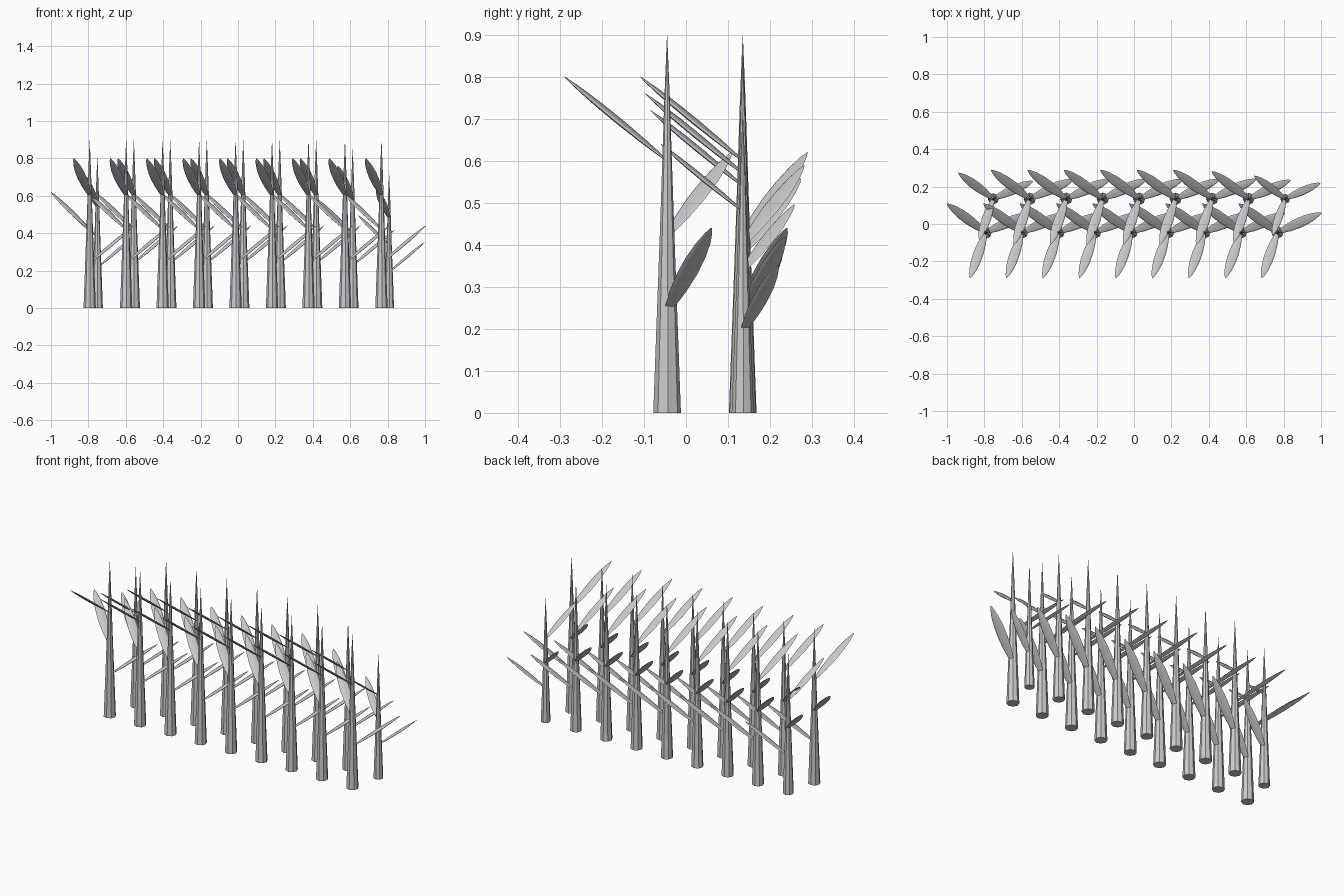
import bpy, bmesh
from math import sin, cos, pi, radians
from mathutils import Vector

cube = bpy.data.objects.get("Cube")
if cube:
    bpy.data.objects.remove(cube, do_unlink=True)

grey = bpy.data.materials.new("plain grey")
grey.use_nodes = True
colour = (0.6, 0.6, 0.6, 1)
grey.diffuse_color = colour
grey.node_tree.nodes["Principled BSDF"].inputs["Base Color"].default_value = colour


def loft(bm, rings):
    """Skin a list of equal rings of points and cap both ends."""
    loops = [[bm.verts.new(p) for p in ring] for ring in rings]
    n = len(loops[0])
    for a, b in zip(loops, loops[1:]):
        for i in range(n):
            j = (i + 1) % n
            bm.faces.new((a[i], a[j], b[j], b[i]))
    bm.faces.new(loops[0][::-1])
    bm.faces.new(loops[-1])


def ring(centre, u, v, sides=8, turn=0.0):
    angles = [2 * pi * i / sides + turn for i in range(sides)]
    return [centre + u * cos(a) + v * sin(a) for a in angles]


def make_mesh(name, build):
    bm = bmesh.new()
    build(bm)
    bmesh.ops.recalc_face_normals(bm, faces=bm.faces)
    mesh = bpy.data.meshes.new(name)
    bm.to_mesh(mesh)
    bm.free()
    mesh.materials.append(grey)
    return mesh


# Tapering stalk: (height, radius)
STALK = [(0, 0.033), (0.45, 0.0165), (0.75, 0.0065), (0.897, 0.0004)]


def build_stalk(bm):
    loft(bm, [ring(Vector((0, 0, z)), Vector((r, 0, 0)), Vector((0, r, 0)), turn=0.07)
              for z, r in STALK])


# Flattened spindle leaf: (share of length, share of width)
LEAF = [(0, 0.25), (0.08, 0.5), (0.25, 0.82), (0.45, 1), (0.65, 0.95),
        (0.82, 0.7), (0.94, 0.36), (1, 0.06)]
REACH, RISE, HALF_WIDTH, HALF_THICK = 0.258, 0.2, 0.027, 0.006


def build_leaf(bm):
    # Runs out along +x and upward, broad side horizontal
    path = Vector((REACH, 0, RISE))
    side = Vector((0, HALF_WIDTH, 0))
    up = Vector((-RISE, 0, REACH)).normalized() * HALF_THICK
    loft(bm, [ring(path * t, side * w, up * w) for t, w in LEAF])


stalk_mesh = make_mesh("stalk", build_stalk)
leaf_mesh = make_mesh("leaf", build_leaf)

# Leaves on each stalk: name, heading, height
LEAVES = [("upper_leaf", 251, 0.6), ("middle_leaf", 143.5, 0.42), ("lower_leaf", 24, 0.24)]


def place(name, mesh, location, scale, heading=0):
    obj = bpy.data.objects.new(name, mesh)
    bpy.context.collection.objects.link(obj)
    obj.location = location
    obj.scale = (scale,) * 3
    obj.rotation_euler.z = radians(heading)


def plant(label, x, y, scale):
    place(f"{label}_stalk", stalk_mesh, (x, y, 0), scale)
    for name, heading, height in LEAVES:
        place(f"{label}_{name}", leaf_mesh, (x, y, height * scale), scale, heading)


# Two rows of nine, with smaller plants at the ends of the back row
COUNT, STEP = 9, 0.195
BACK_SCALES = {0: 0.9, 7: 0.95, 8: 0.8}
for i in range(COUNT):
    offset = (i - COUNT // 2) * STEP
    plant(f"front_{i + 1}", offset - 0.013, -0.045, 1)
    plant(f"back_{i + 1}", offset + 0.028, 0.135, BACK_SCALES.get(i, 1))
